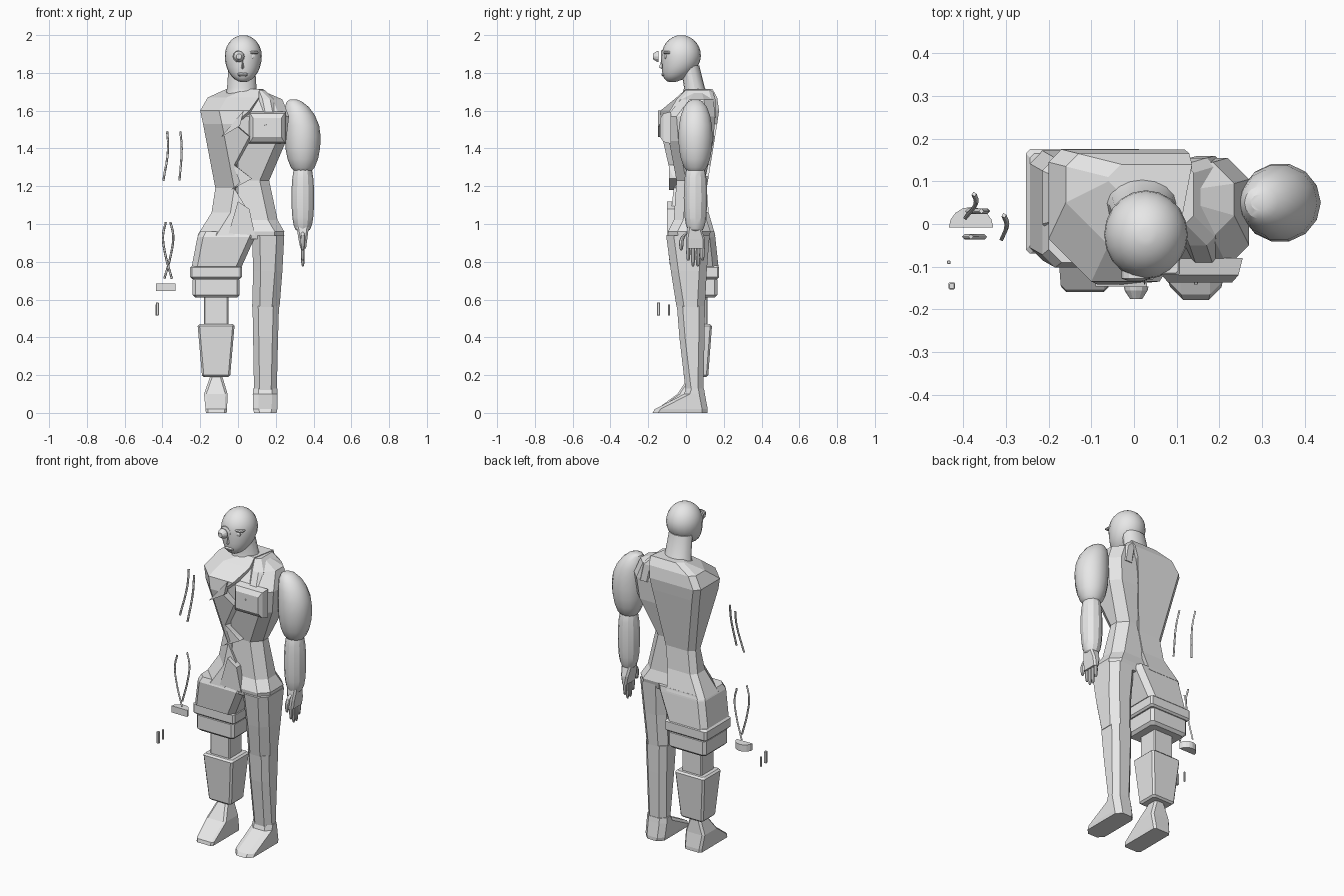
import bpy, bmesh, math
from mathutils import Vector

cube = bpy.data.objects.get("Cube")
if cube:
    bpy.data.objects.remove(cube)

grey = bpy.data.materials.new("plain_grey")
grey.use_nodes = True
grey.diffuse_color = (.8, .8, .8, 1)
grey.node_tree.nodes["Principled BSDF"].inputs["Base Color"].default_value = grey.diffuse_color


def link(name, data):
    part = bpy.data.objects.new(name, data)
    bpy.context.collection.objects.link(part)
    data.materials.append(grey)
    return part


def loft(name, rings, smooth=False):
    """Skin a closed solid through rings of equal length."""
    bm = bmesh.new()
    rows = [[bm.verts.new(point) for point in ring] for ring in rings]
    count = len(rows[0])
    for low, high in zip(rows, rows[1:]):
        for i in range(count):
            j = (i + 1) % count
            bm.faces.new((low[i], low[j], high[j], high[i]))
    bm.faces.new(rows[0][::-1])
    bm.faces.new(rows[-1])
    bmesh.ops.recalc_face_normals(bm, faces=bm.faces)
    mesh = bpy.data.meshes.new(name)
    bm.to_mesh(mesh)
    bm.free()
    part = link(name, mesh)
    if smooth:
        bpy.context.view_layer.objects.active = part
        part.select_set(True)
        bpy.ops.object.shade_smooth_by_angle(angle=math.radians(28))
        part.select_set(False)


def block(z, left, right, front, back, cut):
    """Rectangle with cut corners, lying at height z."""
    return [(left + cut, front, z), (right - cut, front, z), (right, front + cut, z),
            (right, back - cut, z), (right - cut, back, z), (left + cut, back, z),
            (left, back - cut, z), (left, front + cut, z)]


def blocks(name, *rows, cut=.02):
    loft(name, [block(*row, cut) for row in rows])


def box(name, centre, size, flare=1, cut=.01):
    """Box with cut corners and edges; flare scales its top."""
    (x, y, z), (w, d, h) = centre, Vector(size) / 2
    rings = []
    for end, grow in ((-1, 1), (1, flare)):
        inner, outer = h - cut, h
        levels = ((outer, cut), (inner, 0)) if end < 0 else ((inner, 0), (outer, cut))
        for level, inset in levels:
            a, b = w * grow - inset, d * grow - inset
            rings.append(block(z + end * level, x - a, x + a, y - b, y + b, cut))
    loft(name, rings)


def oval(centre, wide, deep, sides):
    x, y, z = centre
    angles = [math.tau * i / sides for i in range(sides)]
    return [(x + wide * math.cos(a), y + deep * math.sin(a), z) for a in angles]


def blob(name, centre, radii, fullness=.5, lean=(0, 0), sides=14, steps=10, chin=1):
    """Rounded form; lean shifts the top (or, with a long chin, the bottom)."""
    rings = []
    for i in range(steps + 1):
        t = -.99 * math.cos(math.pi * i / steps)
        r = (1 - t * t) ** fullness
        bend = max(0, t if chin == 1 else -t) ** 2
        stretch = chin if t < 0 else 1
        middle = Vector(centre) + Vector((*lean, 0)) * bend
        middle.z += t * stretch * radii[2]
        rings.append(oval(middle, radii[0] * r, radii[1] * r, sides))
    loft(name, rings, True)


def cone_y(name, x, z, *steps, sides=12):
    """Round part along y; each step is a depth and a radius."""
    loft(name, [[(px, y, pz) for px, pz, flat in oval((x, z, 0), r, r, sides)] for y, r in steps])


def plate(name, outline, front, back):
    """Outline in x and z, given thickness along y."""
    loft(name, [[(x, y, z) for x, z in outline] for y in (front, back)])


def wire(name, points, radius=.006):
    curve = bpy.data.curves.new(name, "CURVE")
    curve.dimensions = "3D"
    curve.bevel_depth, curve.bevel_resolution = radius, 0
    curve.use_fill_caps = True
    spline = curve.splines.new("BEZIER")
    spline.resolution_u = 4
    spline.bezier_points.add(len(points) - 1)
    for knot, point in zip(spline.bezier_points, points):
        knot.co = point
        knot.handle_left_type = knot.handle_right_type = "AUTO"
    link(name, curve)


# Armoured half of the torso: height, outer side, front, back
hip = Vector((.94, -.215, -.1, .155))
flare = Vector((1.06, -.14, -.08, .12))
waist = Vector((1.19, -.12, -.065, .11))
chest = Vector((1.53, -.185, -.142, .165))
shoulder = Vector((1.6, -.2, -.135, .175))
collar = Vector((1.67, -.16, -.05, .165))
neckline = Vector((1.715, -.06, 0, .14))
levels = [hip, flare, waist, waist.lerp(chest, .18), waist.lerp(chest, .36),
          waist.lerp(chest, .8), chest, shoulder, collar, neckline]


def shell(index, level):
    """Ring with a zigzag front seam and a straight back seam."""
    z, outer, front, back = level
    seam = .06 if index % 2 else -.02
    if level in (collar, neckline):
        seam = .11
    slope, corner = .1, .03
    rear_seam = .02 + (z - hip[0]) * .15
    return [(seam, front, z), (outer + slope, front, z), (outer, front + slope, z),
            (outer, back - corner, z), (outer + corner, back, z), (rear_seam, back, z)]


loft("armour_torso", [shell(i, level) for i, level in enumerate(levels)])

# Body half of the torso
inner = -.05
blocks("body_torso", (.92, inner, .24, -.09, .12), (.96, inner, .245, -.095, .13),
       (1.02, inner, .21, -.065, .11), (1.23, inner, .165, -.05, .1),
       (1.44, inner, .255, -.09, .145), (1.57, inner, .27, -.1, .155),
       (1.66, inner, .235, -.03, .145), (1.705, inner, .13, 0, .13), cut=.05)

# Chest plate, strap and broken shards
plate_rings = []
for depth, half_wide, half_high in ((-.08, .1, .085), (-.12, .09, .075), (-.137, .075, .05)):
    plate_rings.append([(.155 + i * half_wide, depth, 1.51 + k * half_high)
                        for i, k in ((-1, -1), (1, -1), (1, 1), (-1, 1))])
loft("chest_plate", plate_rings)
cone_y("chest_stud", .145, 1.525, (-.13, .006), (-.142, .004), sides=6)
blocks("shoulder_strap", (1.56, .13, .21, -.11, .16), (1.66, .11, .19, -.05, .155),
       (1.71, .09, .14, 0, .14))
plate("chest_shard", [(-.09, 1.46), (.01, 1.52), (.03, 1.6)], chest[2] - .005, -.12)
plate("waist_shard", [(-.03, 1.32), (.075, 1.24), (-.04, 1.18), (.01, 1.22)], -.09, -.04)
plate("waist_ridge", [(.06, 1.08), (0, 1.12), (inner, .95), (.09, .94)], -.1, -.02)

# Head, neck and face
loft("neck", [oval((.02, y, z), wide, deep, 16) for y, z, wide, deep in (
    (.05, 1.69, .085, .07), (.045, 1.72, .078, .055), (.02, 1.84, .07, .05))], True)
blob("head", (.028, -.025, 1.89), (.098, .104, .11), lean=(0, -.05), sides=20, steps=14, chin=1.27)
loft("nose", [[(.025 - w, -.1, z), (.025, tip, z), (.025 + w, -.1, z)]
              for z, w, tip in ((1.82, .02, -.13), (1.83, .02, -.143), (1.885, .01, -.125))])
box("mouth", (.025, -.1, 1.792), (.055, .06, .022), cut=.008)
box("brow", (.078, -.09, 1.908), (.06, .06, .014), cut=.005)
eye_height = 1.887
cone_y("left_eye", .075, eye_height, (-.07, .018), (-.11, .016), (-.115, .007))
cone_y("right_eye_socket", .005, eye_height, (-.08, .034), (-.128, .034), (-.132, .022))
cone_y("eye_lens", .005, eye_height, (-.146, .029), (-.156, .027), (-.176, .014))

# Left arm and hand
arm_x, arm_y = .343, .05
blob("upper_arm", (arm_x, arm_y, 1.46), (.095, .093, .2), fullness=.4, lean=(-.05, 0))
blob("forearm", (arm_x, arm_y, 1.14), (.06, .062, .18), fullness=.2, sides=12)
blocks("palm", (.87, .33, .36, 0, .1), (.92, .32, .367, 0, .1), (.985, .31, .375, .01, .08), cut=.01)
for i in range(4):
    length = .06 if i in (1, 2) else .045
    blob(f"finger_{i + 1}", (arm_x, .012 + i * .025, .895 - length),
         (.01, .011, length), fullness=.25, sides=8, steps=6)
blob("thumb", (arm_x, -.025, .91), (.012, .012, .05), fullness=.3, lean=(0, .04), sides=8, steps=6)

# Left leg and foot
blocks("left_thigh", (.56, .075, .22, -.05, .1), (.75, .08, .235, -.08, .11),
       (.94, .075, .245, -.105, .125), cut=.04)
blocks("left_shin", (.1, .085, .205, 0, .092), (.4, .08, .212, -.035, .098),
       (.565, .077, .217, -.048, .1), cut=.03)
blocks("left_foot", (0, .085, .205, -.178, .115), (.02, .08, .208, -.165, .115),
       (.1, .078, .21, -.01, .1), (.13, .08, .21, 0, .095), cut=.03)

# Right mechanical leg
leg_x, leg_y = -.116, .053
blocks("hip_guard", (.775, -.245, .02, -.085, .172), (.93, -.215, .09, -.102, .155),
       (.96, -.2, .1, -.09, .15), cut=.03)
box("thigh_cuff", (leg_x, leg_y, .745), (.275, .245, .07))
box("lower_cuff", (leg_x, leg_y, .665), (.25, .225, .11), cut=.015)
box("knee_shaft", (leg_x, leg_y, .53), (.13, .12, .18), cut=.006)
box("right_shin", (leg_x, leg_y, .33), (.15, .13, .28), flare=1.3)
blocks("right_foot", (0, -.17, -.06, -.16, .105), (.02, -.172, -.058, -.155, .105),
       (.1, -.18, -.055, -.045, .09), (.2, -.145, -.085, .02, .085), cut=.012)

# Loose cables and small parts beside the figure
wire("upper_cable_inner", [(-.305, .02, 1.49), (-.298, 0, 1.4), (-.31, -.035, 1.23)])
wire("upper_cable_outer", [(-.375, .07, 1.49), (-.37, .05, 1.4), (-.395, .015, 1.23)])
for name, side in (("left", 1), ("right", -1)):
    wire(f"lower_cable_{name}", [(-.37 + side * offset, side * .03, z) for offset, z in (
        (.012, 1.01), (.027, .94), (.015, .84), (-.02, .71))])
arc = [math.pi * i / 8 for i in range(9)]
loft("half_disc", [[(-.382 + .052 * math.cos(a), .048 * math.sin(a) - .008, z) for a in arc]
                   for z in (.645, .685)])
box("small_bar", (-.427, -.145, .55), (.015, .016, .07), cut=.002)
box("thin_bar", (-.434, -.09, .545), (.008, .008, .06), cut=.001)
